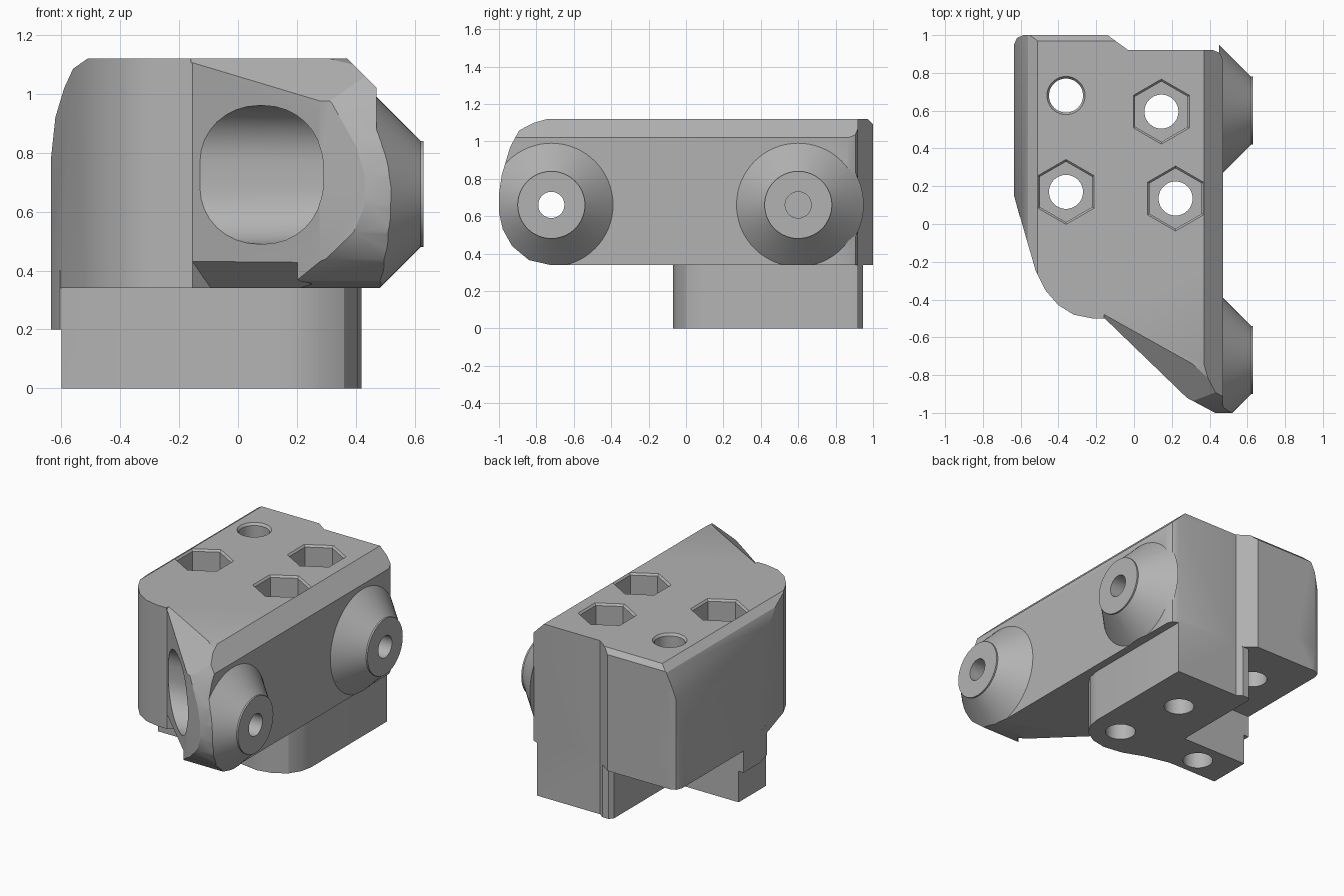
import bpy, bmesh, math
from mathutils import Matrix, Vector

cube = bpy.data.objects.get("Cube")
if cube:
    bpy.data.objects.remove(cube, do_unlink=True)

grey = bpy.data.materials.new("plain grey")
grey.use_nodes = True
colour = (0.45, 0.45, 0.45, 1)
grey.diffuse_color = colour
grey.node_tree.nodes["Principled BSDF"].inputs["Base Color"].default_value = colour


def finish(bm, name):
    bmesh.ops.recalc_face_normals(bm, faces=bm.faces)
    mesh = bpy.data.meshes.new(name)
    bm.to_mesh(mesh)
    bm.free()
    mesh.materials.append(grey)
    obj = bpy.data.objects.new(name, mesh)
    bpy.context.collection.objects.link(obj)
    return obj


def prism(name, outline, axis, low, high):
    """Extrude a flat outline along the x, y or z axis."""
    place = {"x": lambda a, b, h: (h, a, b),
             "y": lambda a, b, h: (a, h, b),
             "z": lambda a, b, h: (a, b, h)}[axis]
    bm = bmesh.new()
    face = bm.faces.new([bm.verts.new(place(a, b, low)) for a, b in outline])
    out = bmesh.ops.extrude_face_region(bm, geom=[face])
    verts = [v for v in out["geom"] if isinstance(v, bmesh.types.BMVert)]
    bmesh.ops.translate(bm, verts=verts, vec=place(0, 0, high - low))
    return finish(bm, name)


def hull(name, points):
    bm = bmesh.new()
    for p in points:
        bm.verts.new(p)
    bmesh.ops.convex_hull(bm, input=bm.verts)
    return finish(bm, name)


def lathe(name, centre, axis, low, high, r1, r2, sides=64):
    """Cylinder, cone or hexagonal prism along x or z."""
    bm = bmesh.new()
    bmesh.ops.create_cone(bm, cap_ends=True, segments=sides, radius1=r1,
                          radius2=r2, depth=high - low)
    mid = (low + high) / 2
    if axis == "x":
        m = Matrix.Translation((mid, *centre)) @ Matrix.Rotation(math.pi / 2, 4, "Y")
    else:
        m = Matrix.Translation((*centre, mid))
    bmesh.ops.transform(bm, matrix=m, verts=bm.verts)
    return finish(bm, name)


def combine(target, tool, operation):
    mod = target.modifiers.new("combine", "BOOLEAN")
    mod.operation, mod.solver, mod.object = operation, "EXACT", tool
    bpy.context.view_layer.update()
    graph = bpy.context.evaluated_depsgraph_get()
    mesh = bpy.data.meshes.new_from_object(target.evaluated_get(graph))
    target.modifiers.clear()
    target.data = mesh
    bpy.data.objects.remove(tool, do_unlink=True)


# Main body: plan outline trimmed by its front profile
body = prism("bracket_body", [
    (-.635, .95), (-.62, .985), (-.585, 1), (-.14, 1), (-.03, .92), (.42, .92),
    (.455, .905), (.47, .87), (.47, -1), (.43, -1), (.28, -.92), (-.155, -.5),
    (-.22, -.5), (-.32, -.48), (-.4, -.43), (-.47, -.35), (-.52, -.25),
    (-.635, .15)], "z", .3, 1.2)
combine(body, prism("front_trim", [
    (-.635, .2), (-.635, .78), (-.62, .92), (-.59, 1.02), (-.56, 1.085),
    (-.51, 1.12), (.37, 1.12), (.47, 1.02), (.47, .2)], "y", -1.2, 1.2), "INTERSECT")

# Conical bosses with flat end discs
BOSSES = [(-.72, .66), (.6, .66)]
for c in BOSSES:
    combine(body, lathe("boss", c, "x", .45, .62, .35, .18), "UNION")
    combine(body, lathe("boss_disc", c, "x", .6, .63, .18, .18), "UNION")

# Side profile with a rounded nose
combine(body, prism("side_trim", [
    (-1, .62), (-.98, .53), (-.93, .44), (-.84, .365), (-.73, .34), (1, .34),
    (1, 1.09), (.97, 1.12), (-.74, 1.12), (-.88, 1.08), (-.94, .97),
    (-.985, .82), (-1, .72)], "x", -1, 1), "INTERSECT")

# Sloping facet on top of the nose
slope = [(-.16, -.478, 1.12), (.5, -.847, 1.12), (.5, -1.1, .933), (-.16, -.7, .956)]
combine(body, hull("nose_slope", slope + [(x, y, 1.3) for x, y, z in slope]), "DIFFERENCE")

# Chamfer under the diagonal face
edge = []
for x, y in ((-.155, -.5), (.2, -.847)):
    edge += [(x - .02, y - .02, .46), (x + .07, y + .07, .33), (x - .02, y - .02, .33)]
combine(body, hull("under_chamfer", edge), "DIFFERENCE")

# L-shaped lower block and the side lip above it
combine(body, prism("lower_block", [
    (-.6, .04), (-.25, .04), (-.08, 0), (.05, -.05), (.18, -.07), (.28, -.05),
    (.36, 0), (.405, .07), (.42, .15), (.42, .92), (-.03, .92), (-.065, .945),
    (-.11, .945), (-.13, .92), (-.13, .32), (-.6, .32)], "z", 0, .37), "UNION")
combine(body, prism("side_lip", [
    (-.635, .15), (-.605, .04), (-.55, .04), (-.55, .32), (-.635, .32)],
    "z", .2, .4), "UNION")

# Screw pocket opening through the diagonal face
pocket = []
for sy, sz, start in ((1, 1, 0), (-1, 1, 90), (-1, -1, 180), (1, -1, 270)):
    for i in range(9):
        a = math.radians(start + i * 11.25)
        pocket.append((-.725 + sy * .01 + .19 * math.cos(a),
                       .725 + sz * .045 + .19 * math.sin(a)))
combine(body, prism("screw_pocket", pocket, "x", -.6, .3), "DIFFERENCE")

# Threaded holes in the bosses
for c in BOSSES:
    combine(body, lathe("boss_hole", c, "x", .27, .7, .07, .07, 32), "DIFFERENCE")

# Vertical bolt holes, three with hexagonal nut recesses
for c in ((-.36, .17), (.145, .595), (.22, .135)):
    combine(body, lathe("bolt_hole", c, "z", -.1, 1.2, .09, .09, 48), "DIFFERENCE")
    for low, high, r1, r2 in ((.78, 1.2, .16, .16), (1.105, 1.125, .157, .177)):
        nut = lathe("nut_recess", c, "z", low, high, r1, r2, 6)
        # Point of the hexagon faces the back
        turn = Matrix.Translation((*c, 0)) @ Matrix.Rotation(
            0 if abs(max((v.co.y for v in nut.data.vertices)) - c[1] - max(r1, r2)) < .002
            else math.pi / 6, 4, "Z") @ Matrix.Translation((-c[0], -c[1], 0))
        nut.data.transform(turn)
        combine(body, nut, "DIFFERENCE")
combine(body, lathe("plain_hole", (-.36, .68), "z", .1, 1.2, .09, .09, 48), "DIFFERENCE")
combine(body, lathe("plain_hole_rim", (-.36, .68), "z", 1.105, 1.125, .09, .105, 48), "DIFFERENCE")

# Smooth curved walls, keep edges crisp
bpy.ops.object.select_all(action="DESELECT")
body.select_set(True)
bpy.context.view_layer.objects.active = body
bpy.ops.object.shade_smooth_by_angle(angle=math.radians(25))
